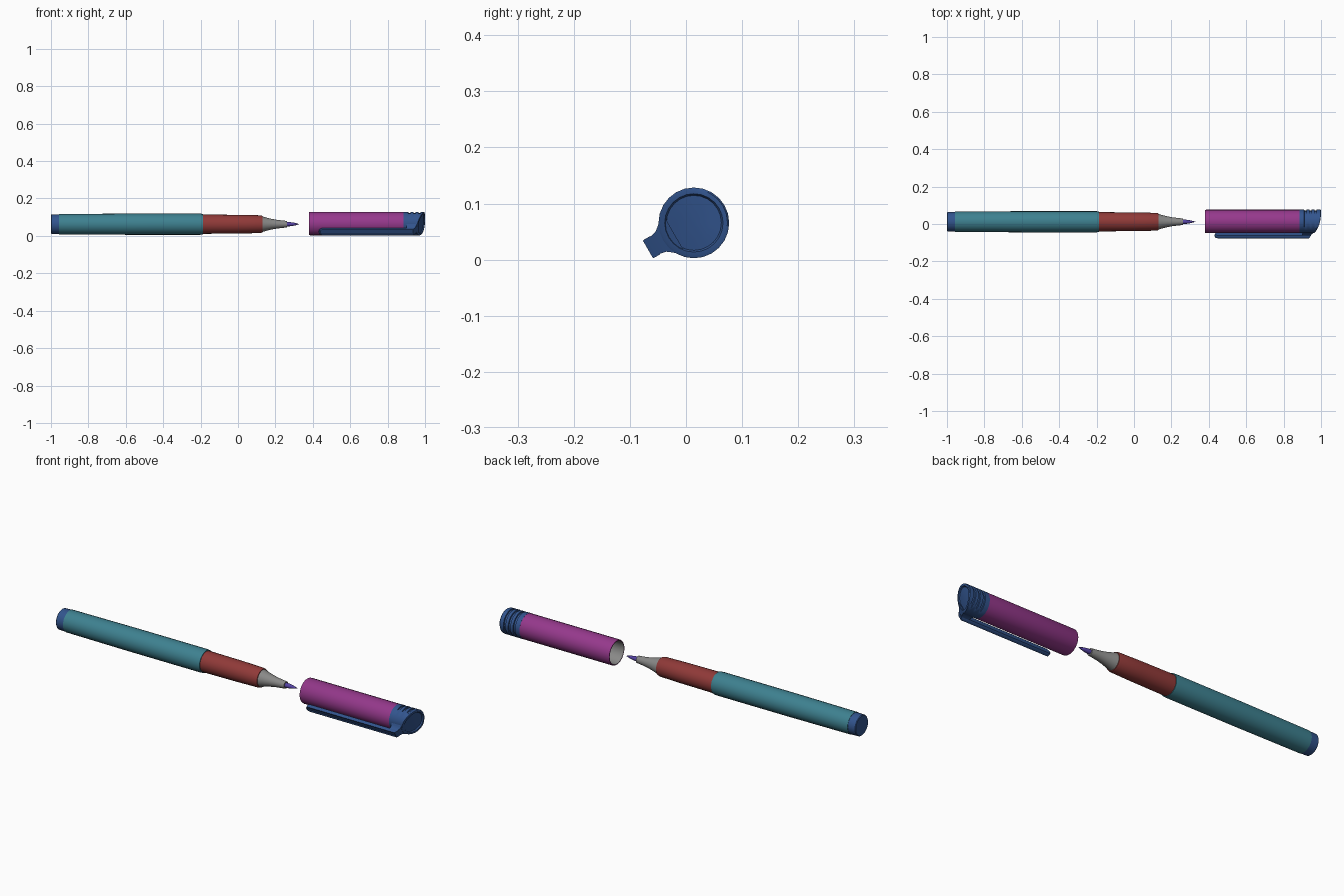
import bpy, bmesh, math
from mathutils import Vector

if "Cube" in bpy.data.objects:
    bpy.data.objects.remove(bpy.data.objects["Cube"], do_unlink=True)

SIDES = 24
PEN = Vector((0, 0.012, 0.0625))      # axis of the pen
CAP = Vector((0, 0.014, 0.0655))      # axis of the cap
OUT = Vector((0, -math.cos(math.pi / 6), -math.sin(math.pi / 6)))   # towards the clip
SIDE = Vector((0, -math.sin(math.pi / 6), math.cos(math.pi / 6)))   # across the clip


def material(name, rgb):
    m = bpy.data.materials.new(name)
    m.use_nodes = True
    col = (*rgb, 1)
    m.diffuse_color = col
    m.node_tree.nodes["Principled BSDF"].inputs["Base Color"].default_value = col
    return m


TEAL = material("teal", (0.048, 0.22, 0.28))
RED = material("dark red", (0.28, 0.042, 0.04))
PURPLE = material("purple", (0.30, 0.04, 0.26))
BLUE = material("navy blue", (0.032, 0.09, 0.27))
GREY = material("grey", (0.25, 0.25, 0.245))
INDIGO = material("indigo ink", (0.09, 0.055, 0.37))


def place(axis, x, u, v):
    return axis + Vector((x, 0, 0)) + OUT * u + SIDE * v


def finish(name, bm, mats):
    bmesh.ops.remove_doubles(bm, verts=bm.verts, dist=1e-5)
    bmesh.ops.recalc_face_normals(bm, faces=bm.faces)
    me = bpy.data.meshes.new(name)
    bm.to_mesh(me)
    bm.free()
    for m in mats:
        me.materials.append(m)
    ob = bpy.data.objects.new(name, me)
    bpy.context.collection.objects.link(ob)
    bpy.ops.object.select_all(action="DESELECT")
    ob.select_set(True)
    bpy.context.view_layer.objects.active = ob
    bpy.ops.object.shade_smooth_by_angle(angle=math.radians(30))
    return ob


def lathe(name, axis, profile, mats, warp=None, mat_rule=None):
    """Turn a list of (x, radius, ...) stations around the x axis."""
    bm = bmesh.new()
    rings = []
    for station in profile:
        ring = []
        for i in range(SIDES):
            a = 2 * math.pi * i / SIDES
            x, r = warp(station, a) if warp else station[:2]
            ring.append(bm.verts.new(place(axis, x, r * math.cos(a), r * math.sin(a))))
        rings.append(ring)
    for k, (p, q) in enumerate(zip(rings, rings[1:])):
        for i in range(SIDES):
            j = (i + 1) % SIDES
            f = bm.faces.new((p[i], p[j], q[j], q[i]))
            f.material_index = mat_rule(k) if mat_rule else 0
    return finish(name, bm, mats)


def slant(u):
    """Curved slanting end of the cap, shorter on the clip side."""
    return 1 - 0.045 * max(0, (u + 0.063) / 0.126) ** 1.6


# Pen parts
lathe("end_plug", PEN, [(-1, 0), (-1, 0.049), (-0.997, 0.052), (-0.955, 0.053), (-0.955, 0)], [BLUE])
lathe("barrel", PEN, [(-0.957, 0), (-0.957, 0.0545), (-0.6, 0.0565), (-0.2, 0.0565),
                      (-0.187, 0.055), (-0.187, 0)], [TEAL])
lathe("grip", PEN, [(-0.19, 0), (-0.19, 0.0515), (0, 0.050), (0.12, 0.0475), (0.13, 0.045), (0.13, 0)], [RED])
lathe("nib_holder", PEN, [(0.125, 0), (0.125, 0.043), (0.15, 0.036), (0.18, 0.0285), (0.21, 0.023),
                          (0.24, 0.0195), (0.262, 0.0175), (0.262, 0)], [GREY])
lathe("nib", PEN, [(0.25, 0), (0.25, 0.0115), (0.28, 0.011), (0.3, 0.008), (0.325, 0.0015), (0.328, 0)], [INDIGO])

# Hollow cap with a grey lining
lathe("cap_sleeve", CAP, [(0.89, 0), (0.89, 0.0625), (0.385, 0.0625), (0.38, 0.061), (0.38, 0.0575),
                          (0.4, 0.055), (0.86, 0.054), (0.86, 0)],
      [PURPLE, GREY], mat_rule=lambda k: 1 if k > 3 else 0)

# Cap end: partial grooves on the far side, dished slanting face
stations = [(0.885, 0, 0), (0.885, 0.063, 0)]
for start in (0.91, 0.937, 0.964):
    stations += [(start, 0.063, 0), (start + 0.001, 0.063, 1),
                 (start + 0.011, 0.063, 1), (start + 0.012, 0.063, 0)]
stations += [(0.996, 0.063, 0), (1, 0.060, 0), (1, 0.052, 0), (0.994, 0.049, 0),
             (0.994, 0.03, 0), (0.994, 0, 0)]


def cap_end_shape(station, a):
    x, r, groove = station
    fade = min(1, max(0, (0.05 - math.cos(a)) / 0.3))
    r -= 0.006 * groove * fade
    if x > 0.9:
        x = min(x, slant(r * math.cos(a)) - (1 - x) * (0.2 if r > 0.055 else 1))
    return x, r


lathe("cap_end", CAP, stations, [BLUE], warp=cap_end_shape)

# Clip neck: flared block joining cap end and clip
bm = bmesh.new()
flare = [(0.04, 0.040), (0.052, 0.033), (0.06, 0.026), (0.068, 0.020), (0.08, 0.0175), (0.088, 0.0175)]
rows = []
for u, w in flare:
    corners = [(0.9, -w), (slant(u) - 0.002, -w), (slant(u) - 0.002, w), (0.9, w)]
    rows.append([bm.verts.new(place(CAP, x, u, v)) for x, v in corners])
for p, q in zip(rows, rows[1:]):
    for i in range(4):
        j = (i + 1) % 4
        bm.faces.new((p[i], p[j], q[j], q[i]))
bm.faces.new(rows[0])
bm.faces.new(rows[-1])
finish("clip_neck", bm, [BLUE])

# Clip bar: round-ended strip with a shallow channel
HALF = 0.0185
bm = bmesh.new()
layers = []
for u, w in ((0.077, HALF - 0.002), (0.081, HALF), (0.0925, HALF), (0.0945, HALF - 0.001)):
    end = slant(u)
    outline = [(end, -w)]
    for i in range(9):
        a = math.pi * i / 8
        outline.append((0.45 - w * math.sin(a), -w * math.cos(a)))
    outline.append((end, w))
    layers.append([bm.verts.new(place(CAP, x, u, v)) for x, v in outline])
for p, q in zip(layers, layers[1:]):
    for i in range(len(p)):
        j = (i + 1) % len(p)
        bm.faces.new((p[i], p[j], q[j], q[i]))
bm.faces.new(layers[0])
face = bm.faces.new(layers[-1])
bm.normal_update()
bmesh.ops.inset_region(bm, faces=[face], thickness=0.006)
bmesh.ops.inset_region(bm, faces=[face], thickness=0.001)
bmesh.ops.translate(bm, verts=face.verts, vec=OUT * -0.003)
finish("clip_bar", bm, [BLUE])
